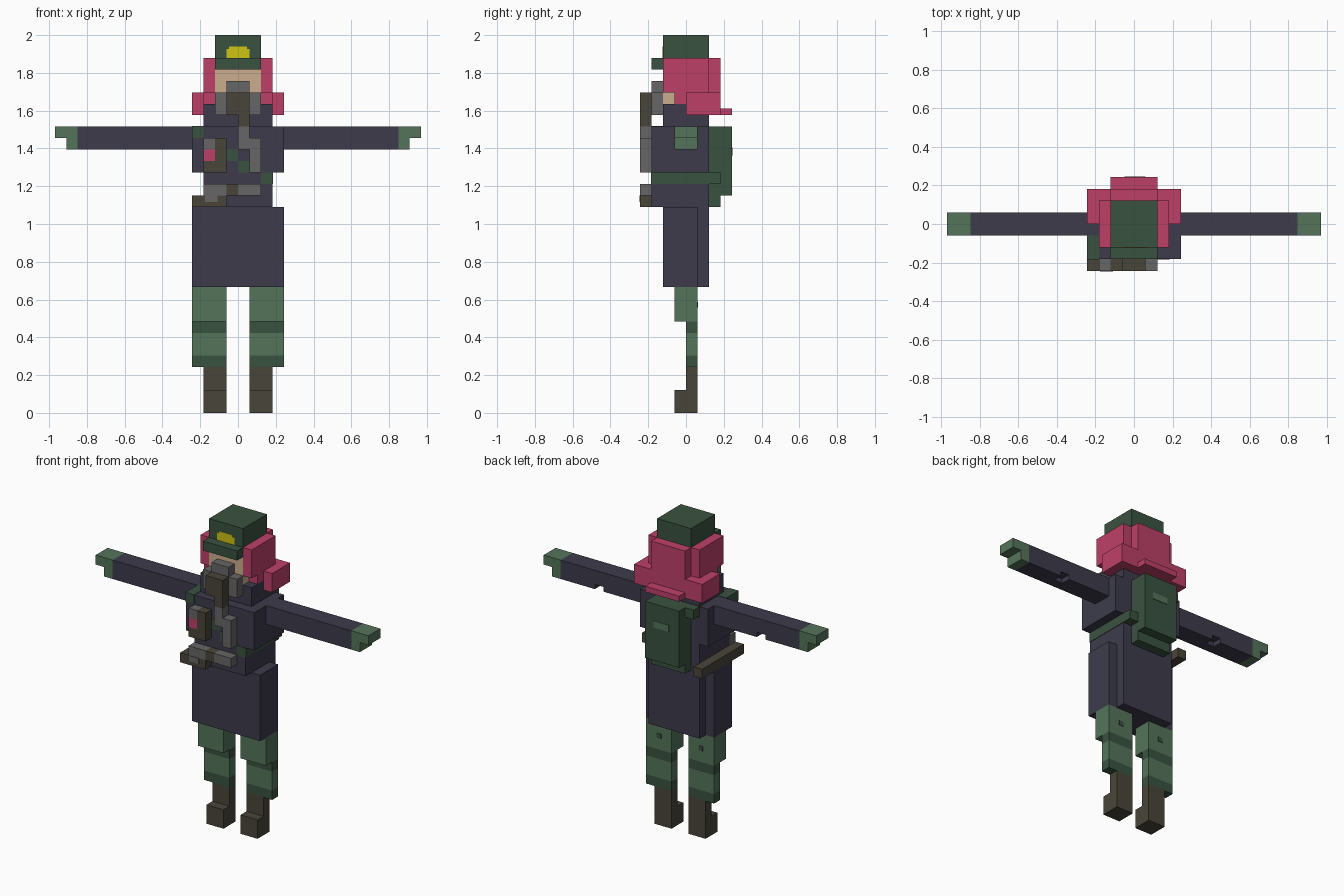
import bpy, bmesh

if "Cube" in bpy.data.objects:
    bpy.data.objects.remove(bpy.data.objects["Cube"])

U = 2 / 33  # one block of the grid


def material(name, r, g, b):
    def lin(c):
        c /= 255
        return c / 12.92 if c <= 0.04045 else ((c + 0.055) / 1.055) ** 2.4
    m = bpy.data.materials.new(name)
    m.diffuse_color = (lin(r), lin(g), lin(b), 1)
    m.use_nodes = True
    m.node_tree.nodes["Principled BSDF"].inputs["Base Color"].default_value = m.diffuse_color
    return m


NAVY = material("navy cloth", 61, 59, 75)
DARK = material("dark green", 58, 82, 64)
GREEN = material("light green", 85, 116, 91)
PINK = material("pink", 190, 64, 105)
SKIN = material("skin", 203, 173, 143)
BROWN = material("brown", 73, 69, 58)
GREY = material("grey", 102, 102, 102)
YELLOW = material("yellow", 204, 196, 20)


def part(name, mat, *boxes, mirror=False):
    """Boxes are (x0, x1, y0, y1, z0, z1) in blocks."""
    bm = bmesh.new()
    todo = list(boxes)
    if mirror:
        todo += [(-b[1], -b[0]) + tuple(b[2:]) for b in boxes]
    for x0, x1, y0, y1, z0, z1 in todo:
        vs = bmesh.ops.create_cube(bm, size=1)["verts"]
        for v in vs:
            v.co.x = (x1 if v.co.x > 0 else x0) * U
            v.co.y = (y1 if v.co.y > 0 else y0) * U
            v.co.z = (z1 if v.co.z > 0 else z0) * U
    me = bpy.data.meshes.new(name)
    bm.to_mesh(me)
    bm.free()
    me.materials.append(mat)
    ob = bpy.data.objects.new(name, me)
    bpy.context.collection.objects.link(ob)
    return ob


# Legs and boots
part("boots", BROWN, (1, 3, -1, 1, 0, 2), (1, 3, 0, 1, 2, 4), mirror=True)
part("trousers", GREEN, (1, 4, 0, 1, 5, 7), (1, 4, -1, 1, 8, 11), mirror=True)
part("trouser_bands", DARK, (1, 4, 0, 1, 4, 5), (1, 4, 0, 1, 7, 8), mirror=True)
part("trouser_spots", DARK, (2.2, 2.7, 1, 1.05, 9.2, 9.7), mirror=True)

# Coat
part("coat_skirt", NAVY, (-3, 3, -2, 2, 11, 18))
part("coat_skirt_sides", NAVY, (3, 4, -2, 1, 11, 18), mirror=True)
part("coat_waist", NAVY, (-3, 3, -3, 2, 18, 21))
part("coat_chest", NAVY, (-4, 4, -3, 2, 21, 25))
part("collar", NAVY, (-3, 3, -2, 2, 25, 27))

# Sleeves with a small notch under each elbow, and hands
part("sleeves", NAVY, (4, 14, -1, 0, 23, 25), (4, 14, 0, 1, 23.5, 25),
     (4, 9, 0, 1, 23, 23.5), (10, 14, 0, 1, 23, 23.5), mirror=True)
part("hands", GREEN, (14, 15, -1, 1, 23, 25), (15, 16, -1, 1, 24, 25), mirror=True)

# Head, hair and cap
part("head", SKIN, (-2, 2, -2, 2, 27, 31))
part("hair_sides", PINK, (2, 3, -2, 2, 28, 31), (2, 3, -1, 2, 27, 28),
     (3, 4, 0, 3, 26, 28), (2, 3, 2, 3, 26, 28), mirror=True)
part("hair_back", PINK, (-2, 2, 2, 3, 26, 31), (-2, 2, 3, 4, 26, 26.6))
part("cap", DARK, (-2, 2, -2, 2, 31, 33), (-2, 2, -3, -2, 30, 31))
part("cap_badge", YELLOW, (-1, 1, -2.05, -2, 31, 31.8), (-0.8, 0.8, -2.05, -2, 31.8, 32))

# Breathing mask, filter and hose
part("mask", GREY, (-1, 1, -3, -2, 28, 29), (-2, 2, -3, -2, 26, 28))
part("mask_filter", BROWN, (-1, 1, -4, -3, 26, 28), (0, 1, -4, -3, 25, 26))
part("hose", GREY, (0, 1, -4, -3, 23, 25), (1, 2, -4, -3, 21, 24),
     (0, 2, -4, -3, 19, 20))

# Chest pouch
part("pouch", BROWN, (-2, -1, -4, -3, 21, 24), (-3, -2, -4, -3, 21, 22))
part("pouch_top", GREY, (-3, -2, -4, -3, 23, 24))
part("pouch_label", PINK, (-3, -2, -4, -3, 22, 23))

# Long tool carried at the hip
part("tool_bar", BROWN, (-4, -3, -4, 3, 18, 19), (-3, -1, -4, -3, 18, 19),
     (-1, 0, -4, -3, 19, 20))
part("tool_grip", GREY, (-3, -1, -4, -3, 19, 20),
     (-2.9, -1.8, -4.05, -4, 18.4, 19))

# Chest patches and shoulder patch
part("chest_patches", DARK, (-1, 0, -3.05, -3, 22, 23), (0, 1, -3.05, -3, 21, 22))
part("shoulder_patch", DARK, (-4.04, -3, -3.05, -1, 24, 25.04))

# Backpack, strap and belt
part("backpack", DARK, (-2, 2, 2, 3, 18, 25), (-2, 2, 3, 4, 19, 25))
part("backpack_patch", GREEN, (-0.8, 1, 4, 4.05, 22.5, 23.2))
part("backpack_strap", DARK, (-3, -2, 2, 3, 24, 25))
part("belt", DARK, (2, 3.05, -3.05, 3, 20, 21))
